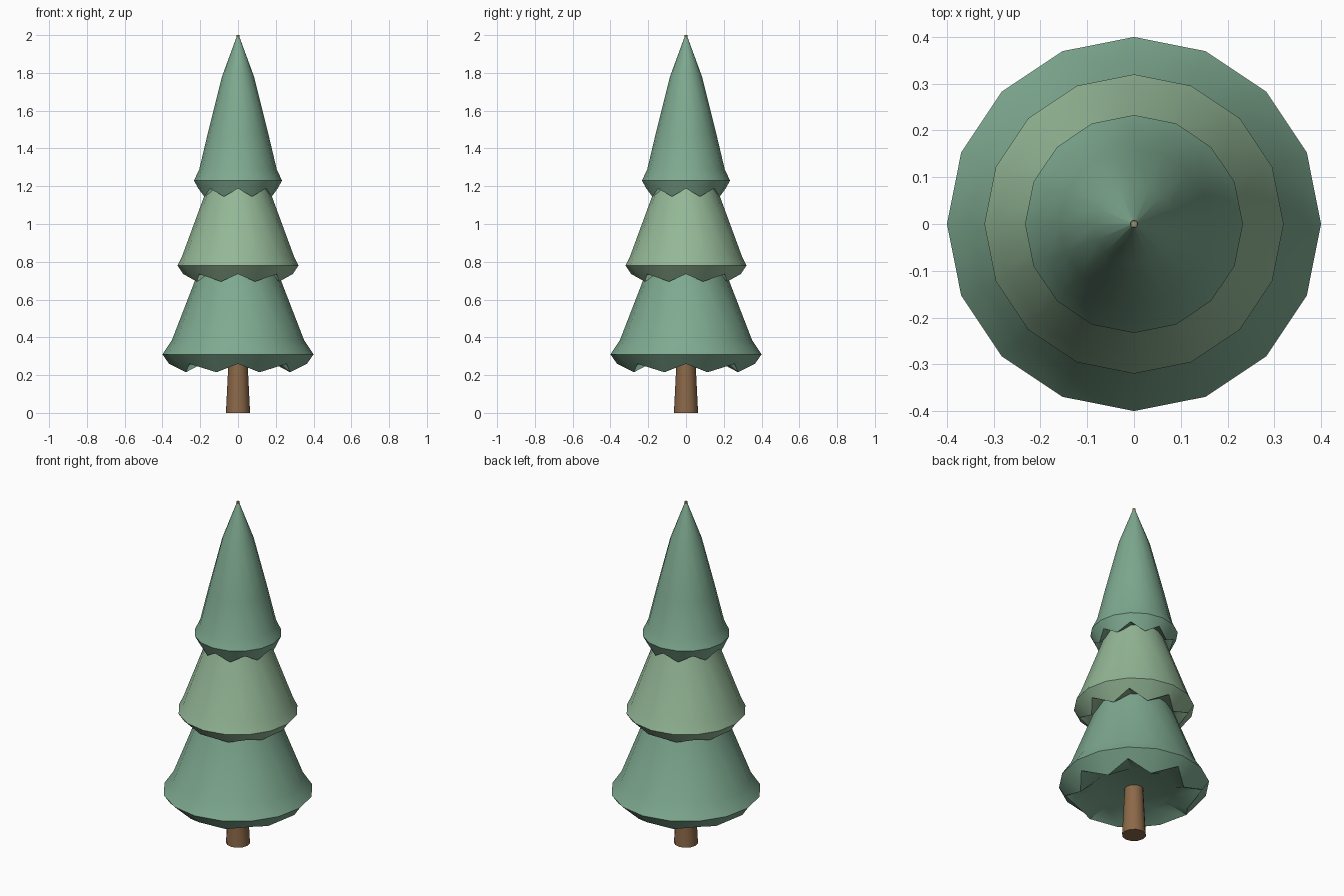
import bpy, bmesh
from math import sin, cos, pi, radians

if "Cube" in bpy.data.objects:
    bpy.data.objects.remove(bpy.data.objects["Cube"])


def material(name, rgb):
    m = bpy.data.materials.new(name)
    m.diffuse_color = (*rgb, 1)
    m.use_nodes = True
    m.node_tree.nodes["Principled BSDF"].inputs["Base Color"].default_value = m.diffuse_color
    return m


dark = material("dark_green", (0.21, 0.40, 0.28))
light = material("light_green", (0.30, 0.48, 0.31))
bark = material("bark", (0.26, 0.14, 0.065))


def lathe(name, rings, sides, mat, angle):
    """Each ring is ((r, z) for even corners, (r, z) for odd corners)."""
    bm = bmesh.new()
    loops = []
    for ring in rings:
        loop = []
        for i in range(sides):
            r, z = ring[i % 2]
            a = 2 * pi * i / sides
            loop.append(bm.verts.new((r * cos(a), r * sin(a), z)))
        loops.append(loop)
    for a, b in zip(loops, loops[1:]):
        for i in range(sides):
            j = (i + 1) % sides
            bm.faces.new((a[i], a[j], b[j], b[i]))
    bm.faces.new(loops[0])
    bm.faces.new(loops[-1])
    bmesh.ops.recalc_face_normals(bm, faces=bm.faces)
    me = bpy.data.meshes.new(name)
    bm.to_mesh(me)
    bm.free()
    me.materials.append(mat)
    ob = bpy.data.objects.new(name, me)
    bpy.context.collection.objects.link(ob)
    bpy.ops.object.select_all(action='DESELECT')
    ob.select_set(True)
    bpy.context.view_layer.objects.active = ob
    bpy.ops.object.shade_smooth_by_angle(angle=radians(angle))
    return ob


def even(points):
    return [(p, p) for p in points]


# Foliage tier: upper profile, zigzag hem, slightly recessed underside
def tier(name, profile, hem_high, hem_low, under, mat):
    rings = even(profile) + [(hem_high, hem_low)] + even([under])
    return lathe(name, rings, 16, mat, 40)


tier("lower_branches", [(0.19, 0.80), (0.228, 0.70), (0.35, 0.385), (0.40, 0.31)],
     (0.365, 0.26), (0.298, 0.215), (0.22, 0.28), dark)
tier("middle_branches", [(0.14, 1.26), (0.178, 1.15), (0.296, 0.83), (0.32, 0.78)],
     (0.29, 0.735), (0.236, 0.695), (0.18, 0.75), light)
tier("top_branches", [(0.004, 2.0), (0.085, 1.78), (0.16, 1.48), (0.205, 1.29), (0.233, 1.23)],
     (0.21, 1.188), (0.193, 1.145), (0.14, 1.20), dark)

# Trunk running up through the foliage to the tip
lathe("trunk", even([(0.064, 0), (0.051, 0.26), (0.008, 2.0)]), 12, bark, 40)
